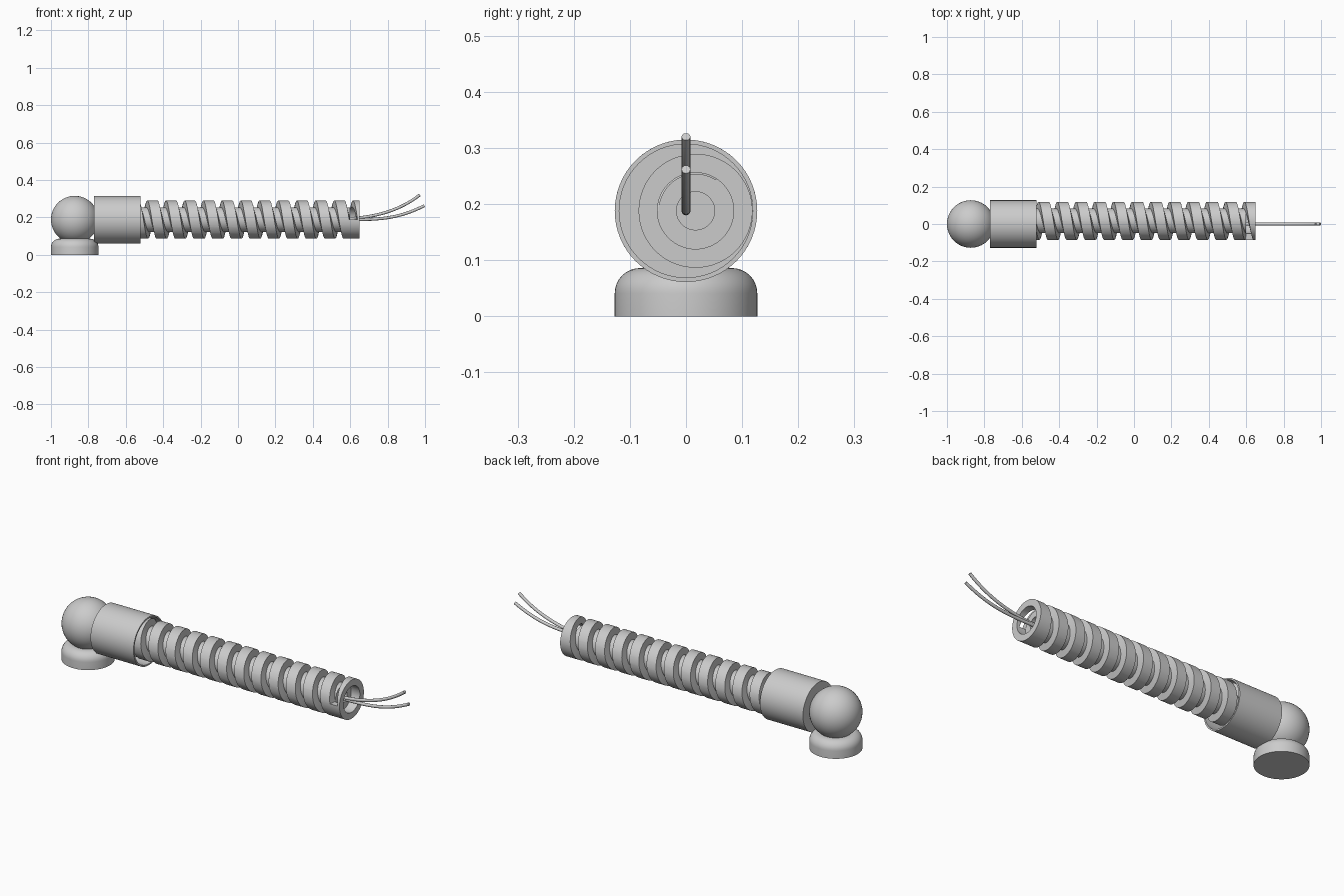
import bpy, bmesh, math
from mathutils import Matrix, Vector

cube = bpy.data.objects.get("Cube")
if cube:
    bpy.data.objects.remove(cube, do_unlink=True)

grey = bpy.data.materials.new("plain grey")
grey.use_nodes = True
grey.diffuse_color = (0.6, 0.6, 0.6, 1)
grey.node_tree.nodes["Principled BSDF"].inputs["Base Color"].default_value = (0.6, 0.6, 0.6, 1)

AXIS_Z = 0.188
R = 0.127
BALL_X = -0.873
SHAFT_Y = 0.017


def finish(bm, name):
    bmesh.ops.recalc_face_normals(bm, faces=bm.faces)
    mesh = bpy.data.meshes.new(name)
    bm.to_mesh(mesh)
    bm.free()
    obj = bpy.data.objects.new(name, mesh)
    bpy.context.collection.objects.link(obj)
    mesh.materials.append(grey)
    return obj


def select(obj):
    bpy.ops.object.select_all(action='DESELECT')
    obj.select_set(True)
    bpy.context.view_layer.objects.active = obj


def smooth(obj, angle=30):
    select(obj)
    bpy.ops.object.shade_smooth_by_angle(angle=math.radians(angle))


def lathe(name, profile, location, along_x=False, steps=64):
    """Spin (height, radius) points into a closed solid."""
    bm = bmesh.new()
    verts = [bm.verts.new((r, 0, h)) for h, r in profile]
    edges = [bm.edges.new(pair) for pair in zip(verts, verts[1:])]
    bmesh.ops.spin(bm, geom=verts + edges, cent=(0, 0, 0), axis=(0, 0, 1),
                   angle=math.tau, steps=steps, use_merge=True)
    bmesh.ops.remove_doubles(bm, verts=bm.verts, dist=1e-5)
    if along_x:
        bm.transform(Matrix.Rotation(math.pi / 2, 4, 'Y'))
    bm.transform(Matrix.Translation(location))
    return finish(bm, name)


def sweep(name, rings):
    """Bridge a row of equal rings and cap both ends."""
    bm = bmesh.new()
    rows = [[bm.verts.new(p) for p in ring] for ring in rings]
    n = len(rows[0])
    for a, b in zip(rows, rows[1:]):
        for i in range(n):
            j = (i + 1) % n
            bm.faces.new((a[i], a[j], b[j], b[i]))
    bm.faces.new(rows[0])
    bm.faces.new(rows[-1][::-1])
    return finish(bm, name)


# Foot with a rounded shoulder
fillet, height = 0.045, 0.086
corner = [(height - fillet + fillet * math.sin(a), R - fillet + fillet * math.cos(a))
          for a in (math.pi / 2 * i / 8 for i in range(9))]
smooth(lathe("foot", [(0, 0), (0, R)] + corner + [(height, 0)], (BALL_X, 0, 0)))

# Ball joint
bm = bmesh.new()
bmesh.ops.create_uvsphere(bm, u_segments=48, v_segments=24, radius=R)
bm.transform(Matrix.Translation((BALL_X, 0, AXIS_Z)))
smooth(finish(bm, "ball_joint"))

# Sleeve, open towards the shaft
smooth(lathe("sleeve", [(-0.77, 0), (-0.77, R), (-0.52, R), (-0.52, 0.119),
                        (-0.72, 0.119), (-0.72, 0)], (0, 0, AXIS_Z), True))

# Shaft with a stepped bore in its free end
shaft = lathe("threaded_shaft", [(-0.725, 0), (-0.725, 0.1015), (0.65, 0.1015), (0.65, 0.068),
                                 (0.6, 0.068), (0.6, 0.034), (0.5, 0.034), (0.5, 0)],
              (0, SHAFT_Y, AXIS_Z), True)

# Helical groove cut into the shaft
PITCH, TURNS, STEPS = 0.1, 12.1, 48
section = [(-0.017, 0.066), (0.017, 0.066), (0.024, 0.112), (-0.024, 0.112)]
rings = []
for k in range(int(TURNS * STEPS) + 1):
    a = math.tau * k / STEPS
    x = 0.617 - PITCH * k / STEPS
    rings.append([(x + dx, SHAFT_Y - r * math.cos(a), AXIS_Z + r * math.sin(a))
                  for dx, r in section])
cutter = sweep("groove_cutter", rings)
cutter.hide_render = True
mod = shaft.modifiers.new("groove", 'BOOLEAN')
mod.operation = 'DIFFERENCE'
mod.solver = 'EXACT'
mod.object = cutter
select(shaft)
bpy.ops.object.modifier_apply(modifier=mod.name)
bpy.data.objects.remove(cutter, do_unlink=True)
smooth(shaft)


# Two bent wires leaving the bore
def wire(name, ctrl, radius=0.008, steps=24, sides=12):
    p0, p1, p2, p3 = (Vector((x, 0, z)) for x, z in ctrl)
    rings = []
    for k in range(steps + 1):
        t = k / steps
        s = 1 - t
        p = p0 * s**3 + p1 * 3 * s * s * t + p2 * 3 * s * t * t + p3 * t**3
        d = ((p1 - p0) * s * s + (p2 - p1) * 2 * s * t + (p3 - p2) * t * t).normalized()
        side = Vector((0, 1, 0))
        up = d.cross(side)
        rings.append([p + radius * (side * math.cos(b) + up * math.sin(b))
                      for b in (math.tau * i / sides for i in range(sides))])
    smooth(sweep(name, rings), 40)


wire("upper_wire", [(0.5, 0.19), (0.7, 0.19), (0.85, 0.225), (0.972, 0.32)])
wire("lower_wire", [(0.5, 0.19), (0.75, 0.183), (0.85, 0.19), (0.996, 0.262)])
